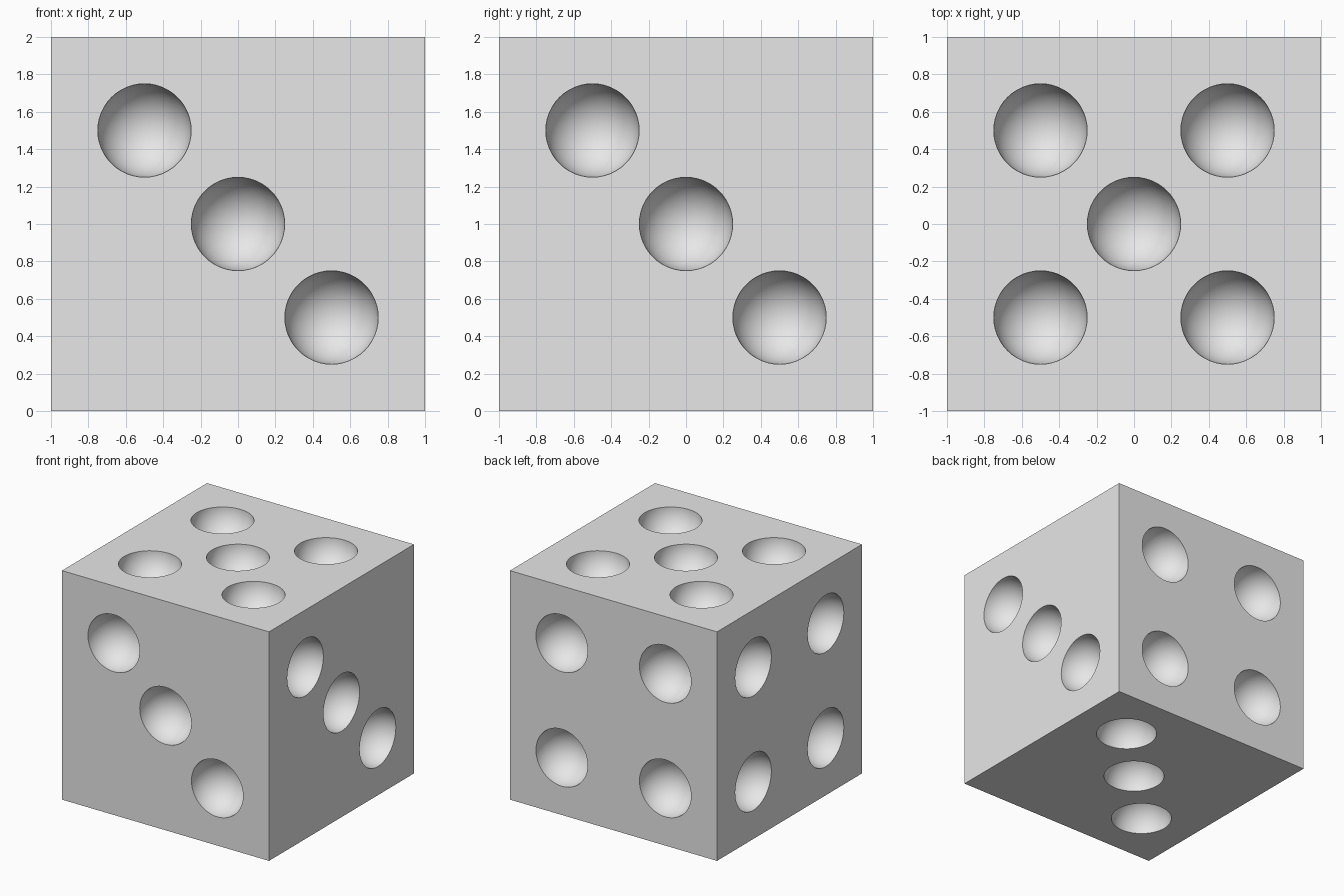
import bpy, bmesh
from mathutils import Vector, Matrix

old = bpy.data.objects.get("Cube")
if old:
    bpy.data.objects.remove(old, do_unlink=True)

HALF, STEP, PIT = 1.0, 0.5, 0.25

grey = bpy.data.materials.new("plain grey")
grey.use_nodes = True
grey.diffuse_color = (0.8, 0.8, 0.8, 1)
grey.node_tree.nodes["Principled BSDF"].inputs["Base Color"].default_value = (0.8, 0.8, 0.8, 1)


def make_object(name, bm):
    mesh = bpy.data.meshes.new(name)
    bm.to_mesh(mesh)
    bm.free()
    mesh.materials.append(grey)
    obj = bpy.data.objects.new(name, mesh)
    bpy.context.collection.objects.link(obj)
    return obj


# Pit layouts in each face's own two directions
corners = [(a, b) for a in (-1, 1) for b in (-1, 1)]
falling = [(-1, 1), (0, 0), (1, -1)]
rising = [(-1, -1), (0, 0), (1, 1)]
X, Y, Z = Vector((1, 0, 0)), Vector((0, 1, 0)), Vector((0, 0, 1))
faces = [
    (-Y, X, Z, falling),             # front
    (X, Y, Z, falling),              # +x side
    (Y, X, Z, corners),              # back
    (-X, Y, Z, corners),             # -x side
    (Z, X, Y, corners + [(0, 0)]),   # top
    (-Z, X, Y, rising),              # bottom
]

# Cube body
bm = bmesh.new()
bmesh.ops.create_cube(bm, size=2 * HALF, matrix=Matrix.Translation(Z * HALF))
body = make_object("die_body", bm)

# Spheres that hollow the half-round pits, poles along each face normal
bm = bmesh.new()
for normal, u, v, layout in faces:
    turn = normal.to_track_quat('Z', 'Y').to_matrix().to_4x4()
    for a, b in layout:
        centre = Z * HALF + normal * HALF + (u * a + v * b) * STEP
        bmesh.ops.create_uvsphere(bm, u_segments=48, v_segments=25, radius=PIT,
                                  matrix=Matrix.Translation(centre) @ turn)
cutter = make_object("pit_cutter", bm)
cutter.hide_render = True

# Cut, then smooth the pits while keeping rims and cube edges sharp
cut = body.modifiers.new("pits", 'BOOLEAN')
cut.operation = 'DIFFERENCE'
cut.solver = 'EXACT'
cut.object = cutter
bpy.ops.object.select_all(action='DESELECT')
body.select_set(True)
bpy.context.view_layer.objects.active = body
bpy.ops.object.modifier_apply(modifier=cut.name)
bpy.data.objects.remove(cutter, do_unlink=True)
bpy.ops.object.shade_smooth_by_angle()
